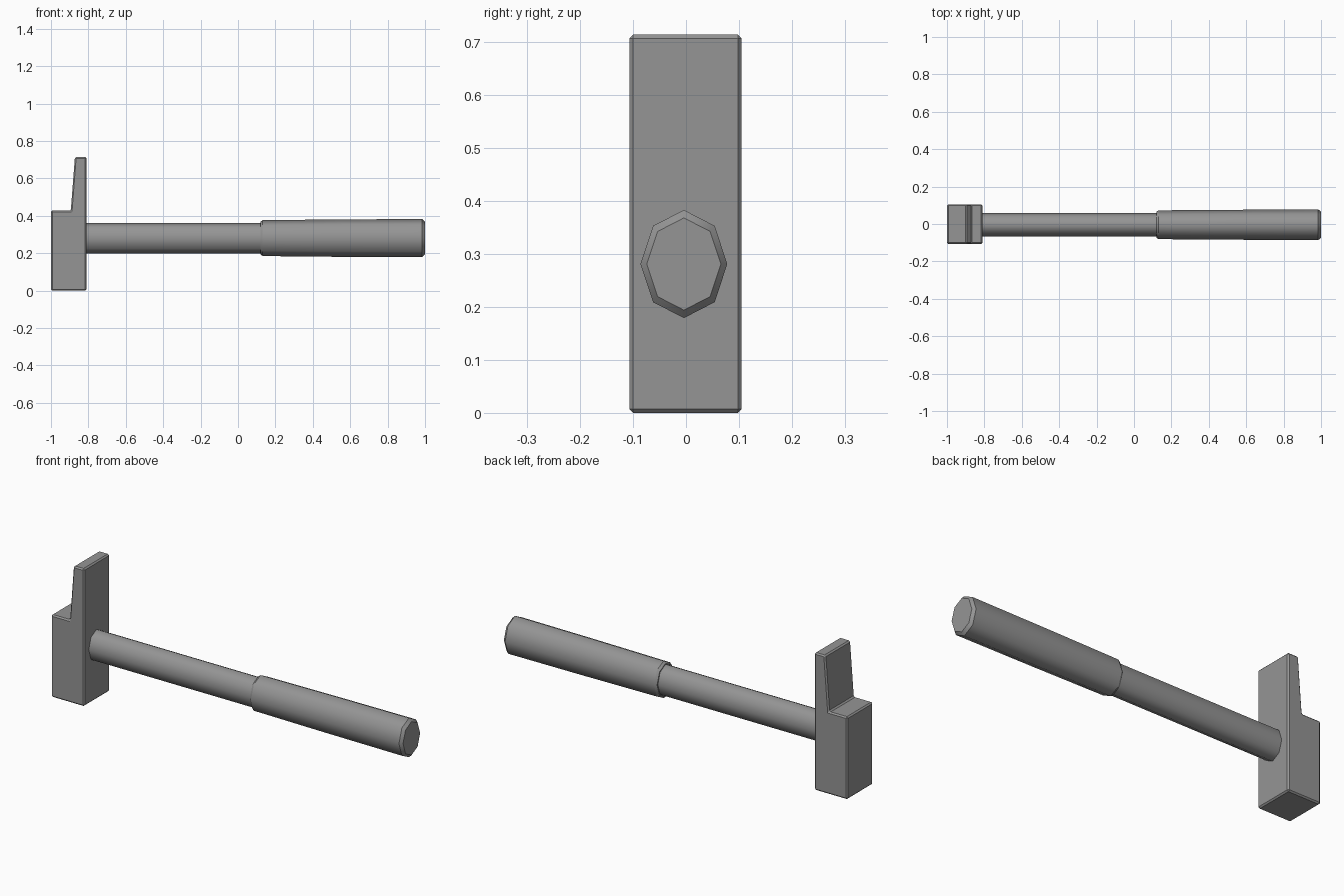
import bpy, bmesh, math

cube = bpy.data.objects.get("Cube")
if cube:
    bpy.data.objects.remove(cube, do_unlink=True)

grey = bpy.data.materials.new("plain grey")
grey.use_nodes = True
colour = (0.3, 0.3, 0.3, 1)
grey.diffuse_color = colour
grey.node_tree.nodes["Principled BSDF"].inputs["Base Color"].default_value = colour


def finish(name, bm):
    bmesh.ops.recalc_face_normals(bm, faces=bm.faces)
    mesh = bpy.data.meshes.new(name)
    bm.to_mesh(mesh)
    bm.free()
    mesh.materials.append(grey)
    obj = bpy.data.objects.new(name, mesh)
    bpy.context.collection.objects.link(obj)
    return obj


def oval_rod(name, stations, centre_y=-0.004, centre_z=0.281, sides=8):
    """Loft an oval octagon along x; stations are (x, y radius, z radius)."""
    bm = bmesh.new()
    rings = []
    for x, ry, rz in stations:
        angles = [math.tau * i / sides for i in range(sides)]
        rings.append([bm.verts.new((x, centre_y + ry * math.cos(a), centre_z + rz * math.sin(a)))
                      for a in angles])
    for a, b in zip(rings, rings[1:]):
        for i in range(sides):
            j = (i + 1) % sides
            bm.faces.new((a[i], a[j], b[j], b[i])).smooth = True
    # Flat end caps with crisp rims
    for ring in (rings[0], rings[-1]):
        cap = bm.faces.new(ring)
        for edge in cap.edges:
            edge.smooth = False
    # Crisp rims where the chamfers meet the sides
    bm.normal_update()
    for ring in rings[1:-1]:
        for i in range(sides):
            edge = bm.edges.get((ring[i], ring[(i + 1) % sides]))
            if edge.calc_face_angle() > math.radians(20):
                edge.smooth = False
    return finish(name, bm)


# Handle: thin shaft running into the head, then a thicker grip
oval_rod("shaft", [(-0.85, 0.064, 0.082), (0.14, 0.064, 0.082)])
oval_rod("grip", [(0.12, 0.070, 0.087), (0.132, 0.077, 0.096), (0.54, 0.080, 0.100),
                  (0.985, 0.082, 0.102), (1.0, 0.070, 0.087)])

# Head: stepped side profile with a tapering peen, extruded across y
profile = [(-1, 0), (-0.81, 0), (-0.81, 0.714), (-0.872, 0.714), (-0.894, 0.428), (-1, 0.428)]
bm = bmesh.new()
face = bm.faces.new([bm.verts.new((x, -0.107, z)) for x, z in profile])
extruded = bmesh.ops.extrude_face_region(bm, geom=[face])
moved = [v for v in extruded["geom"] if isinstance(v, bmesh.types.BMVert)]
bmesh.ops.translate(bm, verts=moved, vec=(0, 0.212, 0))
head = finish("hammer_head", bm)
bevel = head.modifiers.new("edge chamfer", "BEVEL")
bevel.width = 0.007
bevel.segments = 1
